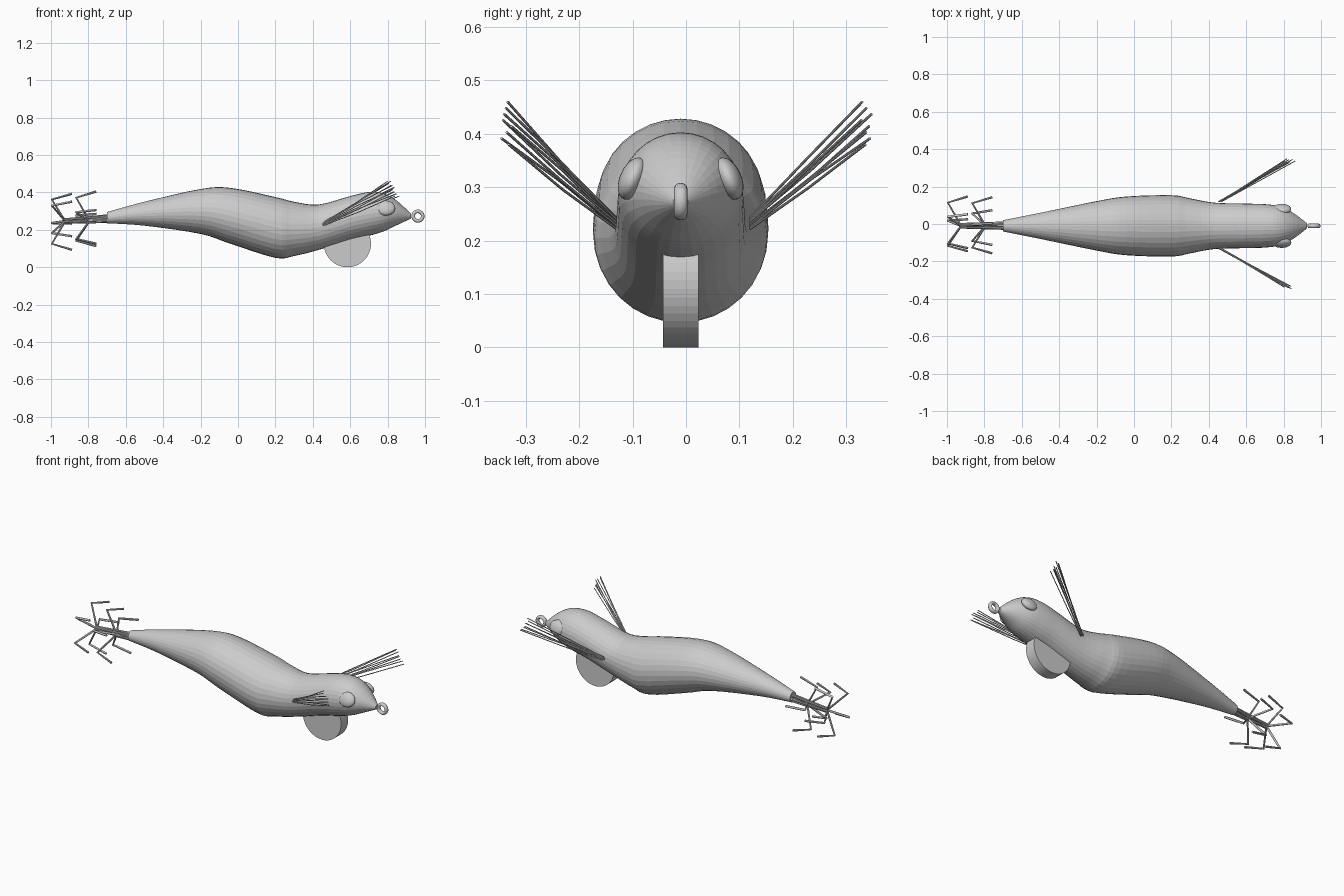
import bpy, bmesh, math, random
from mathutils import Vector

random.seed(4)
old = bpy.data.objects.get("Cube")
if old:
    bpy.data.objects.remove(old, do_unlink=True)

MID_Y = -0.01

grey = bpy.data.materials.new("plain grey")
grey.use_nodes = True
grey.diffuse_color = (0.6, 0.6, 0.6, 1)
grey.node_tree.nodes["Principled BSDF"].inputs["Base Color"].default_value = (0.6, 0.6, 0.6, 1)


def finish(name, smooth=False):
    ob = bpy.context.object
    ob.name = name
    ob.data.materials.clear()
    ob.data.materials.append(grey)
    if smooth:
        bpy.ops.object.shade_smooth_by_angle(angle=math.radians(40))
    return ob


def wires(name, paths, radius, sides=2):
    """Round wires through point lists, joined in one mesh."""
    curve = bpy.data.curves.new(name, "CURVE")
    curve.dimensions = "3D"
    curve.bevel_depth = radius
    curve.bevel_resolution = sides
    curve.use_fill_caps = True
    for path in paths:
        spline = curve.splines.new("POLY")
        spline.points.add(len(path) - 1)
        for point, co in zip(spline.points, path):
            point.co = (*co, 1)
    ob = bpy.data.objects.new(name, curve)
    bpy.context.collection.objects.link(ob)
    bpy.ops.object.select_all(action="DESELECT")
    ob.select_set(True)
    bpy.context.view_layer.objects.active = ob
    bpy.ops.object.convert(target="MESH")
    return finish(name, True)


def spline_at(a, b, c, d, t):
    return 0.5 * (2 * b + (c - a) * t + (2 * a - 5 * b + 4 * c - d) * t * t
                  + (3 * b - a - 3 * c + d) * t ** 3)


# Body stations: x, top, bottom, half width
stations = [Vector(s) for s in (
    (-0.70, 0.295, 0.235, 0.03), (-0.50, 0.35, 0.222, 0.07),
    (-0.20, 0.418, 0.178, 0.132), (-0.04, 0.424, 0.125, 0.157),
    (0.20, 0.375, 0.05, 0.164), (0.30, 0.35, 0.06, 0.147),
    (0.43, 0.335, 0.092, 0.124), (0.60, 0.38, 0.145, 0.119),
    (0.70, 0.402, 0.168, 0.116), (0.78, 0.394, 0.192, 0.104),
    (0.85, 0.355, 0.225, 0.070), (0.925, 0.285, 0.26, 0.014))]
rings = []
for i in range(len(stations) - 1):
    a, b = stations[max(i - 1, 0)], stations[i]
    c, d = stations[i + 1], stations[min(i + 2, len(stations) - 1)]
    rings += [spline_at(a, b, c, d, k / 4) for k in range(4)]
rings.append(stations[-1])

# Body: oval rings skinned from tail to nose
SIDES = 32
bm = bmesh.new()
loops = []
for x, top, bottom, half in rings:
    loops.append([bm.verts.new((x, MID_Y + half * math.cos(t),
                                (top + bottom) / 2 + (top - bottom) / 2 * math.sin(t)))
                  for t in (math.tau * k / SIDES for k in range(SIDES))])
for r, s in zip(loops, loops[1:]):
    for k in range(SIDES):
        n = (k + 1) % SIDES
        bm.faces.new((r[k], r[n], s[n], s[k]))
bm.faces.new(loops[0])
bm.faces.new(loops[-1])
bmesh.ops.recalc_face_normals(bm, faces=bm.faces)
mesh = bpy.data.meshes.new("body")
bm.to_mesh(mesh)
bm.free()
body = bpy.data.objects.new("body", mesh)
bpy.context.collection.objects.link(body)
bpy.context.view_layer.objects.active = body
finish("body")

# Keel weight
bpy.ops.mesh.primitive_cylinder_add(vertices=48, radius=0.126, depth=0.067,
                                    location=(0.585, MID_Y, 0.126),
                                    rotation=(math.pi / 2, 0, 0))
finish("keel_weight")

# Line ring on the nose
bpy.ops.mesh.primitive_torus_add(major_segments=32, minor_segments=12,
                                 major_radius=0.0255, minor_radius=0.0095,
                                 location=(0.962, MID_Y, 0.273),
                                 rotation=(math.pi / 2, 0, 0))
ring = finish("line_ring", True)
ring.scale.z = 1.3

# Eyes and side feathers, mirrored left and right of the body
for side, label in ((-1, "right"), (1, "left")):
    bpy.ops.mesh.primitive_uv_sphere_add(segments=24, ring_count=12, radius=1,
                                         location=(0.79, MID_Y + side * 0.09, 0.316),
                                         rotation=(side * math.radians(24), 0, 0))
    eye = finish(label + "_eye", True)
    eye.scale = (0.051, 0.024, 0.042)

    hairs = []
    for k in range(8):
        t = k / 7
        root = Vector((0.45 + random.uniform(0, 0.02), side * 0.125 - 0.005,
                       0.222 + 0.02 * t))
        tip = Vector((0.85 - 0.04 * t + random.uniform(-0.015, 0.015),
                      side * random.uniform(0.322, 0.348), 0.38 + 0.08 * t))
        bend = root.lerp(tip, 0.5) + Vector((0, 0, random.uniform(-0.008, 0.008)))
        hairs.append((root, bend, tip))
    wires(label + "_feather", hairs, 0.0025, 1)

# Two crowns of hooks on bundled shanks
for label, hub_x, start in (("rear", -0.93, 139), ("front", -0.80, 158)):
    hooks = []
    for k in range(5):
        angle = math.radians(start + 72 * k)
        out = Vector((0, math.cos(angle), math.sin(angle)))

        def at(x, r, z=0.247):
            return Vector((x, MID_Y, z)) + out * r

        hooks.append((at(-0.67, 0.018, 0.262), at(hub_x, 0.010),
                      at(hub_x - 0.065, 0.125), at(hub_x + 0.042, 0.158)))
    wires(label + "_hooks", hooks, 0.0065)
